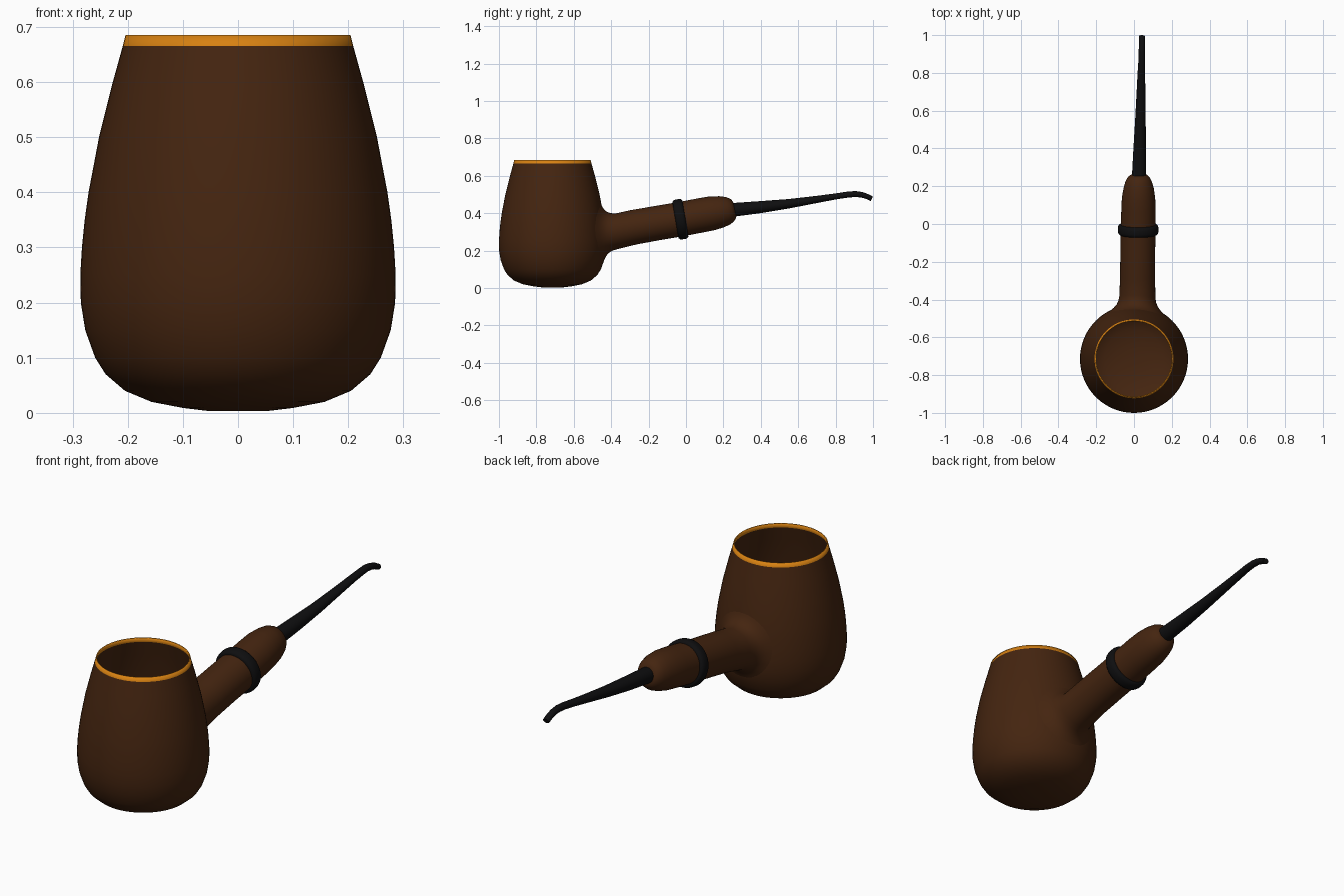
import bpy, bmesh, math
from mathutils import Vector

cube = bpy.data.objects.get("Cube")
if cube:
    bpy.data.objects.remove(cube)


def material(name, rgb, rough=0.6):
    m = bpy.data.materials.new(name)
    m.use_nodes = True
    m.diffuse_color = (*rgb, 1)
    node = m.node_tree.nodes["Principled BSDF"]
    node.inputs["Base Color"].default_value = (*rgb, 1)
    node.inputs["Roughness"].default_value = rough
    return m


WOOD = material("brown wood", (0.058, 0.018, 0.005))
GOLD = material("amber rim", (0.68, 0.22, 0.006))
BLACK = material("black", (0.0045, 0.0045, 0.005))

BOWL_Y = -0.714
SEG = 64
ANGLES = [2 * math.pi * i / SEG for i in range(SEG)]
# Bowl outline as (radius, height)
PROFILE = [(0.05, 0.003), (0.1, 0.009), (0.157, 0.02), (0.205, 0.04),
           (0.24, 0.07), (0.259, 0.1), (0.277, 0.15), (0.285, 0.2),
           (0.286, 0.25), (0.283, 0.3), (0.278, 0.35), (0.271, 0.4),
           (0.252, 0.5), (0.227, 0.6), (0.209, 0.665), (0.204, 0.685)]


def bowl_radius(z):
    for (r0, z0), (r1, z1) in zip(PROFILE, PROFILE[1:]):
        if z0 <= z <= z1:
            return r0 + (r1 - r0) * (z - z0) / (z1 - z0)
    return PROFILE[0][0]


def loft(name, rings, mats, cap_start=True, cap_end=True):
    """Skin a list of point rings into one smooth object."""
    bm = bmesh.new()
    loops = [[bm.verts.new(p) for p in ring] for ring in rings]
    for a, b in zip(loops, loops[1:]):
        for i in range(SEG):
            j = (i + 1) % SEG
            bm.faces.new((a[i], a[j], b[j], b[i]))
    if cap_start:
        bm.faces.new(loops[0][::-1])
    if cap_end:
        bm.faces.new(loops[-1])
    bmesh.ops.recalc_face_normals(bm, faces=bm.faces[:])
    mesh = bpy.data.meshes.new(name)
    bm.to_mesh(mesh)
    bm.free()
    for m in mats:
        mesh.materials.append(m)
    obj = bpy.data.objects.new(name, mesh)
    bpy.context.collection.objects.link(obj)
    bpy.ops.object.select_all(action="DESELECT")
    obj.select_set(True)
    bpy.context.view_layer.objects.active = obj
    bpy.ops.object.shade_smooth_by_angle(angle=math.radians(50))
    return obj


def tube_rings(stations):
    """Elliptical rings (x, y, z, half width, half height) square to their path."""
    pts = [Vector(s[:3]) for s in stations]
    rings = []
    for k, (p, s) in enumerate(zip(pts, stations)):
        t = (pts[min(k + 1, len(pts) - 1)] - pts[max(k - 1, 0)]).normalized()
        side = Vector((1, 0, 0))
        side = (side - t * side.dot(t)).normalized()
        up = side.cross(t)
        rings.append([p + side * s[3] * math.cos(a) + up * s[4] * math.sin(a)
                      for a in ANGLES])
    return rings


# Open bowl with a thin wall and an amber band around the rim
bowl = loft("bowl", [[(r * math.cos(a), BOWL_Y + r * math.sin(a), z) for a in ANGLES]
                     for r, z in PROFILE], [WOOD, GOLD], cap_end=False)
for f in bowl.data.polygons:
    f.material_index = int(f.center.z > 0.665)
wall = bowl.modifiers.new("wall", "SOLIDIFY")
wall.thickness = 0.005
wall.offset = -1

# Shank: flared rings that hug the bowl, then straight rings to a rounded end
shank_rings = []
for offset, r in [(-0.003, 0.16), (0.002, 0.14), (0.008, 0.125),
                  (0.02, 0.11), (0.038, 0.1), (0.065, 0.095)]:
    ring = []
    for a in ANGLES:
        x, z = 0.018 + r * math.cos(a), 0.297 + 0.1 * offset + r * math.sin(a)
        y = BOWL_Y + math.sqrt(bowl_radius(z) ** 2 - x * x) + offset
        ring.append((x, y, z))
    shank_rings.append(ring)
shank_rings += tube_rings([
    (0.019, -0.28, 0.325, 0.093, 0.093), (0.02, -0.15, 0.348, 0.092, 0.092),
    (0.022, -0.03, 0.368, 0.092, 0.092), (0.024, 0.08, 0.389, 0.091, 0.092),
    (0.024, 0.14, 0.4, 0.088, 0.091), (0.025, 0.19, 0.408, 0.08, 0.084),
    (0.025, 0.225, 0.413, 0.07, 0.074), (0.026, 0.247, 0.416, 0.058, 0.061),
    (0.026, 0.259, 0.418, 0.044, 0.046), (0.026, 0.263, 0.419, 0.025, 0.025)])
loft("shank", shank_rings, [WOOD], cap_start=False)

# Rounded collar around the shank
collar = [(-0.027, 0.088), (-0.026, 0.099), (-0.02, 0.105), (-0.01, 0.108),
          (0.01, 0.108), (0.02, 0.105), (0.026, 0.099), (0.027, 0.088)]
loft("collar", tube_rings([(0.022, -0.03 + d, 0.368 + 0.17 * d, r, r)
                           for d, r in collar]), [BLACK])

# Slender stem that tapers and bends down at the mouthpiece
loft("stem", tube_rings([
    (0.027, 0.23, 0.415, 0.037, 0.037), (0.027, 0.27, 0.42, 0.037, 0.036),
    (0.03, 0.4, 0.433, 0.033, 0.032), (0.034, 0.55, 0.451, 0.028, 0.025),
    (0.037, 0.7, 0.474, 0.023, 0.019), (0.039, 0.8, 0.49, 0.02, 0.016),
    (0.041, 0.86, 0.499, 0.018, 0.016), (0.041, 0.905, 0.503, 0.017, 0.016),
    (0.042, 0.94, 0.499, 0.016, 0.015), (0.042, 0.97, 0.489, 0.016, 0.014),
    (0.042, 0.994, 0.477, 0.016, 0.013)]), [BLACK])
